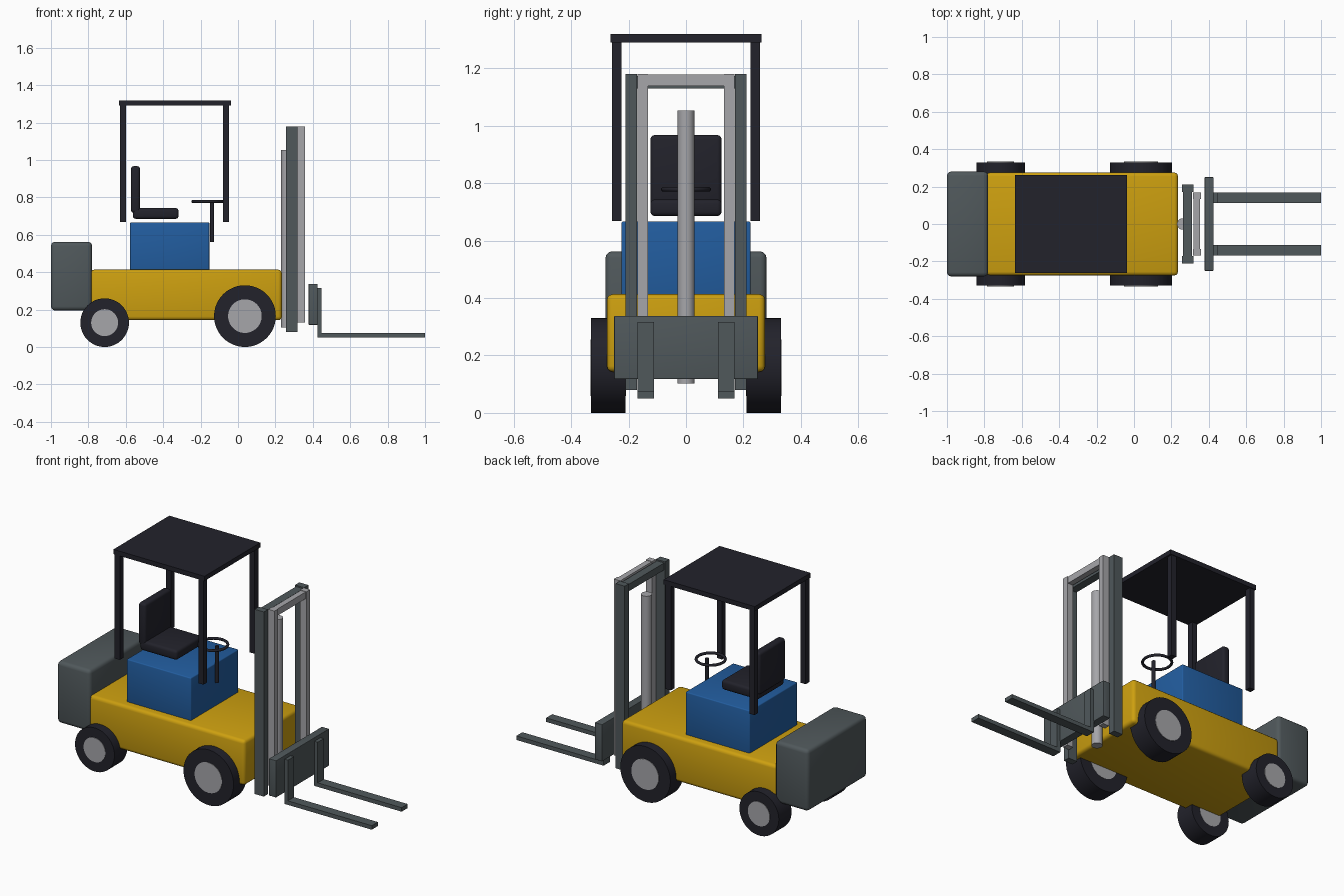
import bpy, bmesh, math
from mathutils import Matrix

if "Cube" in bpy.data.objects:
    bpy.data.objects.remove(bpy.data.objects["Cube"])


def material(name, rgb):
    m = bpy.data.materials.new(name)
    m.diffuse_color = (*rgb, 1)
    m.use_nodes = True
    m.node_tree.nodes["Principled BSDF"].inputs["Base Color"].default_value = m.diffuse_color
    return m


YELLOW = material("yellow paint", (0.61, 0.35, 0.005))
BLUE = material("blue paint", (0.016, 0.11, 0.35))
STEEL = material("dark steel", (0.08, 0.098, 0.105))
BLACK = material("black", (0.016, 0.016, 0.024))
SILVER = material("light metal", (0.38, 0.38, 0.40))


def finish(name, bm, mat, smooth=True):
    me = bpy.data.meshes.new(name)
    bm.to_mesh(me)
    bm.free()
    me.materials.append(mat)
    ob = bpy.data.objects.new(name, me)
    bpy.context.collection.objects.link(ob)
    if smooth:
        bpy.ops.object.select_all(action='DESELECT')
        ob.select_set(True)
        bpy.context.view_layer.objects.active = ob
        bpy.ops.object.shade_smooth_by_angle(angle=math.radians(35))
    return ob


def box(name, x, y, z, mat, bevel=0):
    """Box from (min, max) ranges, with optionally rounded edges."""
    bm = bmesh.new()
    bmesh.ops.create_cube(bm, size=1)
    for v in bm.verts:
        v.co = [r[0] if c < 0 else r[1] for c, r in zip(v.co, (x, y, z))]
    if bevel:
        bmesh.ops.bevel(bm, geom=bm.edges[:], offset=bevel, segments=3,
                        profile=0.5, affect='EDGES')
    return finish(name, bm, mat, bevel > 0)


def cylinder(name, centre, radius, length, mat, axis='Z', sides=48):
    bm = bmesh.new()
    m = Matrix.Translation(centre)
    if axis == 'Y':
        m = m @ Matrix.Rotation(math.pi / 2, 4, 'X')
    bmesh.ops.create_cone(bm, cap_ends=True, segments=sides, radius1=radius,
                          radius2=radius, depth=length, matrix=m)
    return finish(name, bm, mat)


def mirrored(y0, y1):
    """Yield the side name and y range for both sides."""
    yield "left", (y0, y1)
    yield "right", (-y1, -y0)


# Chassis, counterweight and engine cover
box("body", (-0.79, 0.235), (-0.275, 0.275), (0.143, 0.413), YELLOW, 0.02)
box("counterweight", (-1.0, -0.78), (-0.28, 0.28), (0.195, 0.562), STEEL, 0.022)
box("engine_cover", (-0.577, -0.153), (-0.225, 0.225), (0.40, 0.666), BLUE, 0.006)

# Wheels with hubs
for end, x, r, hub in (("front", 0.037, 0.165, 0.09), ("rear", -0.713, 0.13, 0.072)):
    for side, s in (("left", 1), ("right", -1)):
        cylinder(f"{end}_{side}_tyre", (x, s * 0.27, r), r, 0.12, BLACK, 'Y')
        cylinder(f"{end}_{side}_hub", (x, s * 0.271, r), hub, 0.124, SILVER, 'Y')

# Overhead guard
box("roof", (-0.637, -0.037), (-0.263, 0.263), (1.29, 1.318), BLACK)
for side, y in mirrored(0.224, 0.258):
    box(f"rear_{side}_post", (-0.632, -0.598), y, (0.668, 1.295), BLACK)
    box(f"front_{side}_post", (-0.081, -0.047), y, (0.668, 1.295), BLACK)

# Seat
box("seat_cushion", (-0.562, -0.318), (-0.124, 0.124), (0.685, 0.743), BLACK, 0.015)
box("seat_back", (-0.572, -0.524), (-0.124, 0.124), (0.717, 0.967), BLACK, 0.015)

# Steering
cylinder("steering_column", (-0.138, 0, 0.668), 0.011, 0.216, BLACK, sides=16)
bpy.ops.mesh.primitive_torus_add(location=(-0.163, 0, 0.778), major_radius=0.079,
                                 minor_radius=0.008, major_segments=40,
                                 minor_segments=10)
ring = bpy.context.object
ring.name = "steering_wheel"
ring.data.materials.append(BLACK)
bpy.ops.object.shade_smooth_by_angle(angle=math.radians(50))

# Mast: outer and inner rails, crossbars and lift cylinder
for side, y in mirrored(0.17, 0.21):
    box(f"outer_{side}_rail", (0.257, 0.317), y, (0.08, 1.18), STEEL)
for side, y in mirrored(0.133, 0.168):
    box(f"inner_{side}_rail", (0.316, 0.358), y, (0.13, 1.18), SILVER)
box("outer_crossbar", (0.263, 0.311), (-0.18, 0.18), (1.13, 1.172), STEEL)
box("inner_crossbar", (0.319, 0.353), (-0.15, 0.15), (1.138, 1.178), SILVER)
cylinder("lift_cylinder", (0.26, 0, 0.578), 0.03, 0.95, SILVER, sides=32)

# Carriage and forks
box("carriage", (0.378, 0.426), (-0.25, 0.25), (0.118, 0.338), STEEL, 0.003)
for side, y in mirrored(0.112, 0.169):
    box(f"{side}_fork_shank", (0.424, 0.447), y, (0.052, 0.316), STEEL)
    box(f"{side}_fork_blade", (0.425, 1.0), y, (0.05, 0.074), STEEL)
